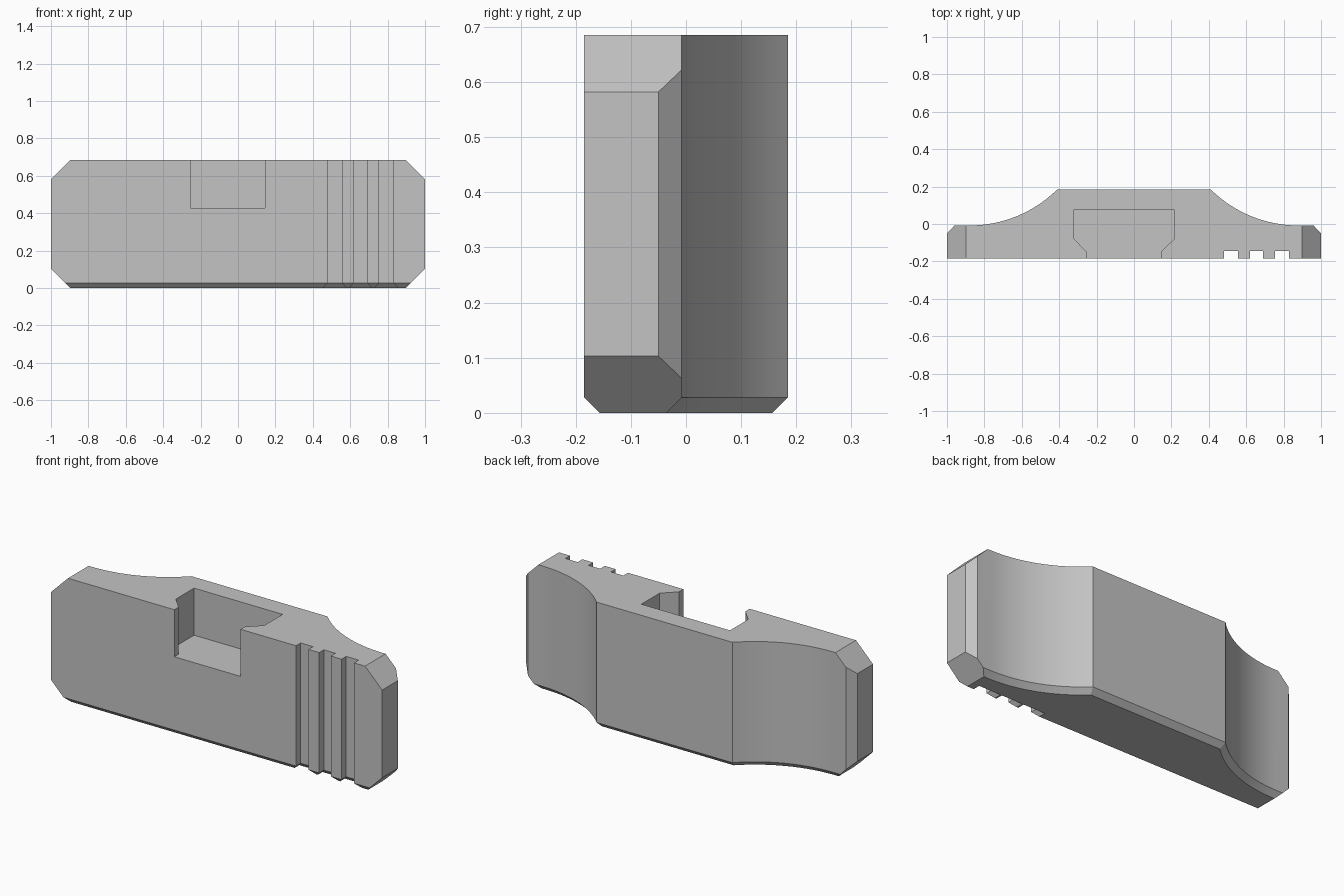
import bpy
import bmesh
import math
from mathutils import Vector

if "Cube" in bpy.data.objects:
    bpy.data.objects.remove(bpy.data.objects["Cube"], do_unlink=True)

HEIGHT, FRONT, BACK, LEDGE = 0.685, -0.185, 0.185, -0.008
BEVEL, CORNER = 0.028, 0.103

grey = bpy.data.materials.new("plain_grey")
grey.use_nodes = True
grey.diffuse_color = (0.55, 0.55, 0.55, 1)
grey.node_tree.nodes["Principled BSDF"].inputs["Base Color"].default_value = grey.diffuse_color


def inset(points, d):
    """Mitred inward offset of a counter-clockwise outline."""
    result = []
    for i, p in enumerate(points):
        a = (p - points[i - 1]).normalized()
        b = (points[(i + 1) % len(points)] - p).normalized()
        na, nb = Vector((-a.y, a.x)), Vector((-b.y, b.x))
        result.append(p + (na + nb) * d / (1 + na.dot(nb)))
    return result


def loft(bm, layers):
    """Closed solid through (outline, z) layers, bottom to top."""
    rings = [[bm.verts.new((p.x, p.y, z)) for p in pts] for pts, z in layers]
    for low, high in zip(rings, rings[1:]):
        for i in range(len(low)):
            j = (i + 1) % len(low)
            bm.faces.new((low[i], low[j], high[j], high[i]))
    bm.faces.new(rings[0][::-1])
    bm.faces.new(rings[-1])


def make_object(name, bm):
    bmesh.ops.recalc_face_normals(bm, faces=bm.faces)
    mesh = bpy.data.meshes.new(name)
    bm.to_mesh(mesh)
    bm.free()
    mesh.materials.append(grey)
    obj = bpy.data.objects.new(name, mesh)
    bpy.context.collection.objects.link(obj)
    return obj


# Plan outline: grooved front, bevelled ends, concave scoops behind
outline = [Vector((-1, FRONT))]
for left, right in ((0.48, 0.555), (0.62, 0.69), (0.755, 0.83)):
    for x, y in ((left, FRONT), (left, -0.145), (right, -0.145), (right, FRONT)):
        outline.append(Vector((x, y)))
outline.append(Vector((1, FRONT)))

flat_end, scoop_start = 0.88, 0.41
run, rise = flat_end - scoop_start, BACK - LEDGE
radius = (run ** 2 + rise ** 2) / (2 * rise)
sweep = math.asin(run / radius)
half = [Vector((1, -0.05)), Vector((0.96, LEDGE))]
for i in range(17):
    t = sweep * i / 16
    half.append(Vector((flat_end - radius * math.sin(t), LEDGE + radius * (1 - math.cos(t)))))
outline += half + [Vector((-p.x, p.y)) for p in reversed(half)]

# Body with a bevelled lower rim
bm = bmesh.new()
loft(bm, [(inset(outline, BEVEL), 0), (outline, BEVEL), (outline, HEIGHT)])

# Clip the four end corners
for sx in (-1, 1):
    for sz, z in ((-1, CORNER), (1, HEIGHT - CORNER)):
        cut = bmesh.ops.bisect_plane(
            bm, geom=bm.verts[:] + bm.edges[:] + bm.faces[:], dist=1e-6,
            plane_co=(sx, 0, z), plane_no=(sx, 0, sz), clear_outer=True)
        edges = [e for e in cut["geom_cut"] if isinstance(e, bmesh.types.BMEdge)]
        bmesh.ops.holes_fill(bm, edges=edges, sides=0)
body = make_object("body", bm)

# Pocket open at the front and top, wider inside than at its mouth
pocket = [Vector(p) for p in (
    (-0.255, -0.3), (0.145, -0.3), (0.145, -0.147), (0.215, -0.08),
    (0.215, 0.078), (-0.32, 0.078), (-0.32, -0.08), (-0.255, -0.147))]
bm = bmesh.new()
loft(bm, [(pocket, 0.428), (pocket, 0.9)])
cutter = make_object("pocket_cutter", bm)
cutter.hide_render = True

mod = body.modifiers.new("pocket", "BOOLEAN")
mod.operation = "DIFFERENCE"
mod.solver = "EXACT"
mod.object = cutter
bpy.ops.object.select_all(action="DESELECT")
body.select_set(True)
bpy.context.view_layer.objects.active = body
bpy.ops.object.modifier_apply(modifier=mod.name)
bpy.data.objects.remove(cutter, do_unlink=True)
bpy.ops.object.shade_smooth_by_angle(angle=math.radians(20))
